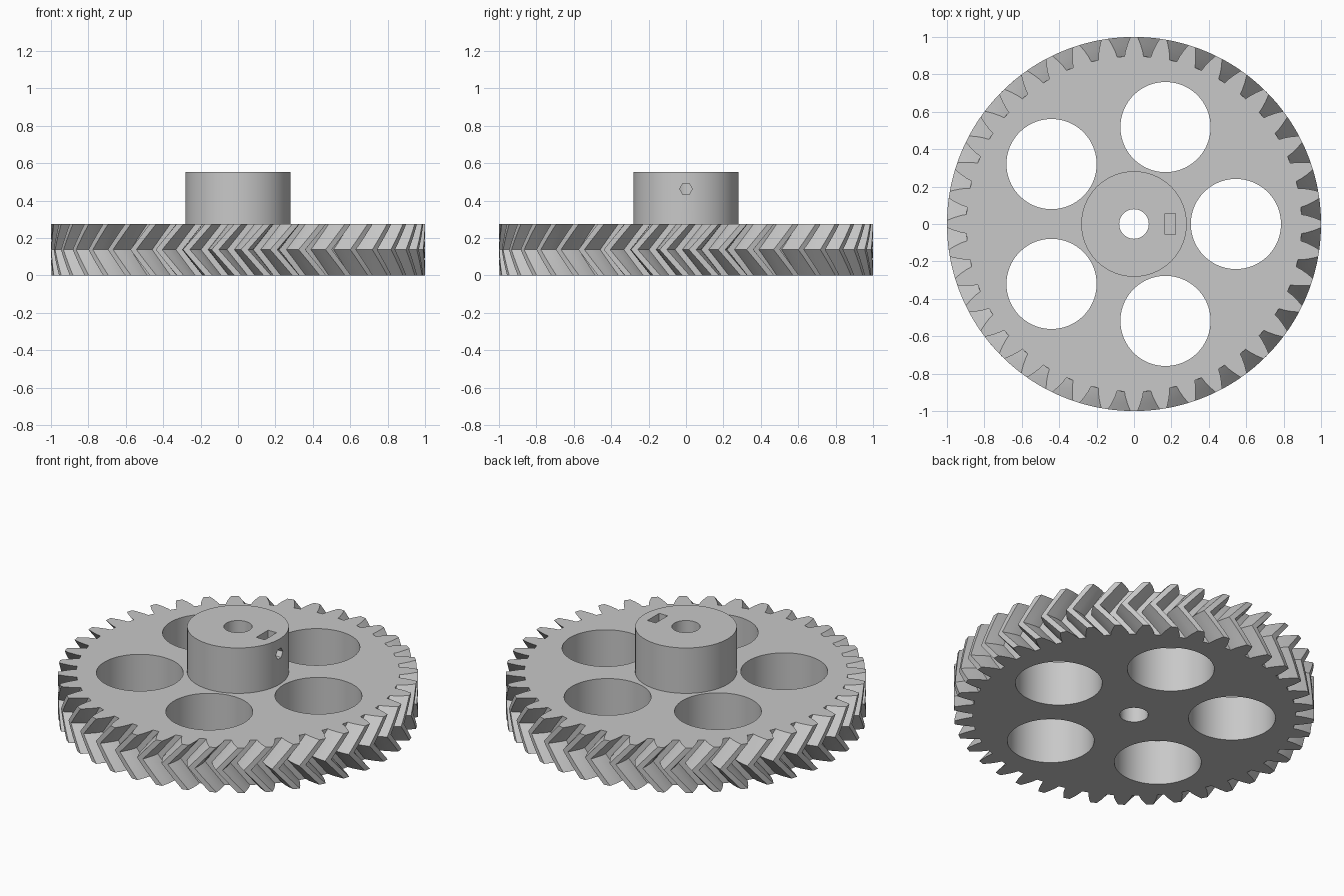
import bpy, bmesh
from math import cos, sin, pi, radians

if "Cube" in bpy.data.objects:
    bpy.data.objects.remove(bpy.data.objects["Cube"], do_unlink=True)

TEETH = 40
GEAR_H = 0.275
HUB_TOP = 0.553
TWIST = radians(-7)
SLICES = 12

grey = bpy.data.materials.new("plain_grey")
grey.use_nodes = True
colour = (0.58, 0.58, 0.58, 1)
grey.diffuse_color = colour
grey.node_tree.nodes["Principled BSDF"].inputs["Base Color"].default_value = colour


def cylinder(name, r, z0, z1, x=0, y=0, sides=96):
    bpy.ops.mesh.primitive_cylinder_add(vertices=sides, radius=r, depth=z1 - z0,
                                        location=(x, y, (z0 + z1) / 2))
    ob = bpy.context.object
    ob.name = name
    return ob


def cut(target, cutters):
    bpy.context.view_layer.objects.active = target
    for c in cutters:
        mod = target.modifiers.new("cut", 'BOOLEAN')
        mod.operation = 'DIFFERENCE'
        mod.solver = 'EXACT'
        mod.object = c
        bpy.ops.object.modifier_apply(modifier=mod.name)
        bpy.data.objects.remove(c, do_unlink=True)


def finish(ob):
    ob.data.materials.clear()
    ob.data.materials.append(grey)
    bpy.ops.object.select_all(action='DESELECT')
    ob.select_set(True)
    bpy.context.view_layer.objects.active = ob
    bpy.ops.object.shade_smooth_by_angle(angle=radians(25))


# Tooth outline as (radius, half angle in degrees), mirrored about its centre line
flank = [(0.897, 3.25), (0.925, 2.85), (0.96, 2.1), (1.0, 1.1)]
tooth = [(r, -a) for r, a in flank] + [(r, a) for r, a in reversed(flank)]
profile = [(r, 2 * pi * t / TEETH + radians(a)) for t in range(TEETH) for r, a in tooth]

# Herringbone wheel: the outline twists out to mid height and back again
bm = bmesh.new()
rings = []
for i in range(SLICES + 1):
    f = i / SLICES
    turn = TWIST * (1 - abs(2 * f - 1))
    rings.append([bm.verts.new((r * cos(a + turn), r * sin(a + turn), GEAR_H * f))
                  for r, a in profile])
n = len(profile)
for low, high in zip(rings, rings[1:]):
    for k in range(n):
        j = (k + 1) % n
        bm.faces.new((low[k], low[j], high[j], high[k]))
bm.faces.new(list(reversed(rings[0])))
bm.faces.new(rings[-1])
mesh = bpy.data.meshes.new("gear_wheel")
bm.to_mesh(mesh)
bm.free()
wheel = bpy.data.objects.new("gear_wheel", mesh)
bpy.context.collection.objects.link(wheel)

# Lightening holes and shaft bore
holes = [cylinder("hole_cutter", 0.241, -0.1, 0.4, 0.545 * cos(2 * pi * k / 5),
                  0.545 * sin(2 * pi * k / 5)) for k in range(5)]
cut(wheel, holes + [cylinder("bore_cutter", 0.079, -0.1, 0.4, sides=48)])
finish(wheel)

# Hub with bore, nut slot and hexagonal set screw hole
hub = cylinder("hub", 0.282, GEAR_H, HUB_TOP)
bore = cylinder("bore_cutter", 0.079, 0.2, 0.7, sides=48)
bpy.ops.mesh.primitive_cube_add(size=1, location=(0.193, 0, 0.55))
slot = bpy.context.object
slot.scale = (0.057, 0.114, 0.3)
screw = cylinder("screw_cutter", 0.034, 0, 0.35, sides=6)
screw.location = (0.205, 0, 0.462)
screw.rotation_euler = (0, pi / 2, 0)
bpy.context.view_layer.update()
cut(hub, [bore, slot, screw])
finish(hub)
